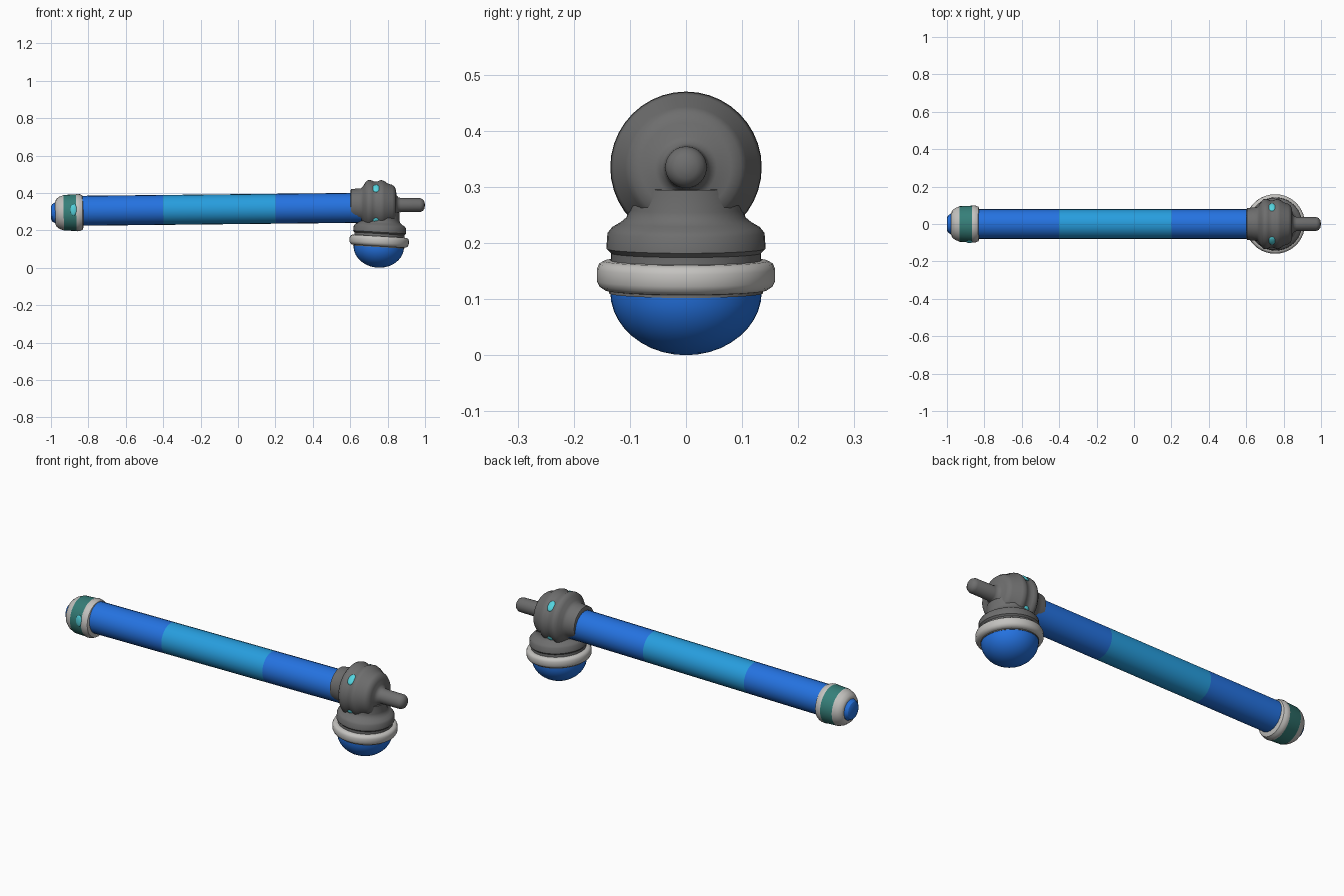
import bpy, bmesh, math
from mathutils import Vector, Matrix

if "Cube" in bpy.data.objects:
    bpy.data.objects.remove(bpy.data.objects["Cube"])


def material(name, rgb):
    m = bpy.data.materials.new(name)
    m.diffuse_color = (*rgb, 1)
    m.use_nodes = True
    m.node_tree.nodes["Principled BSDF"].inputs["Base Color"].default_value = m.diffuse_color
    return m


BLUE = material("blue", (0.018, 0.17, 0.75))
SKY = material("sky_blue", (0.02, 0.34, 0.73))
GREY = material("dark_grey", (0.155, 0.155, 0.155))
PALE = material("pale_grey", (0.55, 0.54, 0.52))
TEAL = material("teal", (0.036, 0.21, 0.19))
CYAN = material("cyan", (0.09, 0.66, 0.74))


def finish(name, bm, mats, angle=40):
    bmesh.ops.recalc_face_normals(bm, faces=bm.faces)
    me = bpy.data.meshes.new(name)
    for f in bm.faces:
        f.smooth = True
    bm.to_mesh(me)
    bm.free()
    for m in mats:
        me.materials.append(m)
    me.set_sharp_from_angle(angle=math.radians(angle))
    ob = bpy.data.objects.new(name, me)
    bpy.context.collection.objects.link(ob)
    return ob


def lathe(name, origin, axis, profile, mats, bands=None, n=40, angle=40):
    """Revolve (distance, radius) points about an axis; bands = material per segment."""
    rot = Vector(axis).to_track_quat('Z', 'Y').to_matrix()
    o = Vector(origin)
    bm = bmesh.new()
    rings = []
    for t, r in profile:
        rings.append([bm.verts.new(o + rot @ Vector((r * math.cos(a), r * math.sin(a), t)))
                      for a in (2 * math.pi * i / n for i in range(n))])
    for k in range(len(rings) - 1):
        for i in range(n):
            j = (i + 1) % n
            f = bm.faces.new((rings[k][i], rings[k][j], rings[k + 1][j], rings[k + 1][i]))
            f.material_index = bands[k] if bands else 0
    for ring, k in ((rings[0], 0), (rings[-1], -1)):
        f = bm.faces.new(ring)
        f.material_index = bands[k] if bands else 0
    return finish(name, bm, mats, angle)


def stud(name, loc, scale, angle):
    """Flattened bead whose thin direction points outward around the x axis."""
    bm = bmesh.new()
    mat = (Matrix.Translation(loc) @ Matrix.Rotation(angle, 4, 'X')
           @ Matrix.Diagonal((*scale, 1)))
    bmesh.ops.create_uvsphere(bm, u_segments=16, v_segments=10, radius=1, matrix=mat)
    return finish(name, bm, [CYAN])


# handle: slightly rising tube with a sky blue middle
AX = (1, 0, 0.0105)
MID = (0, 0, 0.3135)
lathe("handle", MID, AX, [(-0.87, 0.08), (-0.4, 0.08), (0.2, 0.08), (0.66, 0.08)],
      [BLUE, SKY], [0, 1, 0], 24)

# pommel cap with teal band and its blue end button
POM = (0, 0, 0.304)
lathe("pommel", POM, AX,
      [(-0.977, 0.06), (-0.972, 0.073), (-0.955, 0.086), (-0.938, 0.092), (-0.932, 0.095),
       (-0.865, 0.098), (-0.86, 0.1), (-0.845, 0.098), (-0.832, 0.092), (-0.826, 0.078)],
      [PALE, TEAL], [0, 0, 0, 0, 1, 0, 0, 0, 0], 32)
lathe("end_button", POM, AX, [(-1.0, 0.034), (-0.994, 0.046), (-0.978, 0.056), (-0.96, 0.056)],
      [BLUE], None, 12, 30)
stud("pommel_stud", (-0.879, -0.094, 0.31), (0.018, 0.032, 0.008), math.pi / 2)

# head: turned knuckle with a shallow groove, ending in a rounded peg
HEAD = (0, 0, 0.335)
lathe("head", HEAD, (1, 0, 0),
      [(0.602, 0.078), (0.605, 0.085), (0.63, 0.088), (0.658, 0.09), (0.668, 0.1),
       (0.68, 0.12), (0.692, 0.132), (0.705, 0.135), (0.718, 0.131), (0.728, 0.126),
       (0.745, 0.126), (0.755, 0.131), (0.767, 0.134), (0.782, 0.129), (0.8, 0.116),
       (0.825, 0.108), (0.838, 0.098), (0.845, 0.08), (0.847, 0.055), (0.856, 0.042),
       (0.87, 0.038), (0.975, 0.037), (0.988, 0.031), (0.996, 0.02), (0.999, 0.006)],
      [GREY], None, 40, 50)

# four inlaid studs on the diagonals of the groove
for k in range(4):
    a = math.pi / 4 + k * math.pi / 2
    stud("head_stud", (0.738, -0.126 * math.sin(a), 0.335 + 0.126 * math.cos(a)),
         (0.02, 0.028, 0.008), a)

# lower socket, pale ring and dome, all tilted a few degrees
DOWN = (-0.06, 0, -1)
TOP = (0.764, 0, 0.30)
lathe("socket", TOP, DOWN,
      [(0.0, 0.1), (0.04, 0.102), (0.054, 0.106), (0.064, 0.118), (0.072, 0.132),
       (0.082, 0.14), (0.11, 0.142), (0.118, 0.134), (0.126, 0.134), (0.19, 0.137)],
      [GREY])
lathe("pale_ring", TOP, DOWN,
      [(0.131, 0.13), (0.132, 0.146), (0.137, 0.155), (0.147, 0.159), (0.168, 0.159),
       (0.178, 0.154), (0.184, 0.145), (0.186, 0.13)], [PALE])
R, D = 0.135, 0.113
lathe("dome", TOP, DOWN,
      [(0.18, R)] + [(0.187 + D * math.sin(b), R * math.cos(b))
                     for b in (math.radians(i * 8.9) for i in range(11))], [BLUE])
